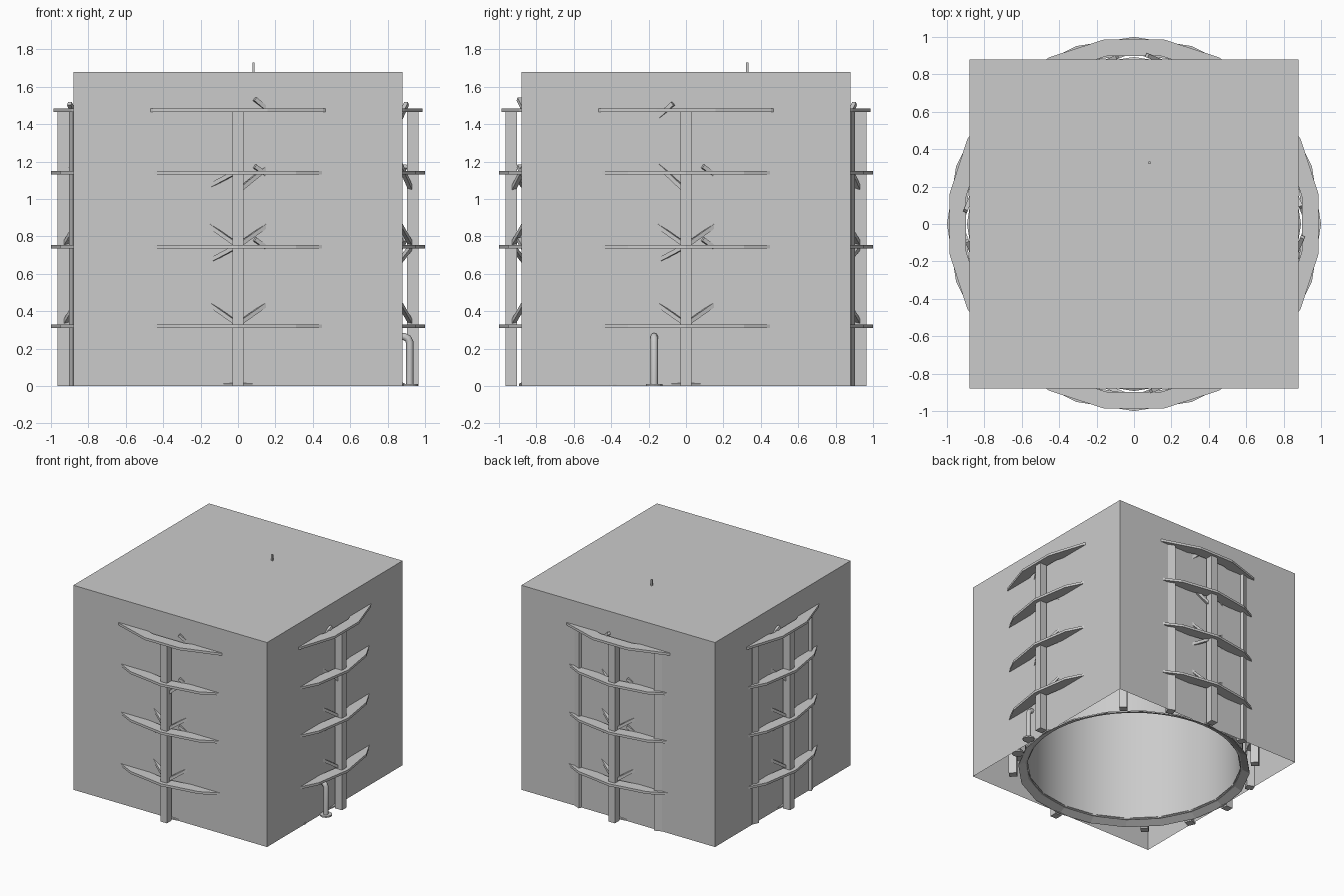
import bpy, bmesh, math
from mathutils import Vector, Matrix

old = bpy.data.objects.get("Cube")
if old:
    bpy.data.objects.remove(old, do_unlink=True)

GREY = (0.6, 0.6, 0.6, 1)
mat = bpy.data.materials.new("plain grey")
mat.use_nodes = True
mat.diffuse_color = GREY
mat.node_tree.nodes["Principled BSDF"].inputs["Base Color"].default_value = GREY


def add_object(name, data):
    data.materials.append(mat)
    ob = bpy.data.objects.new(name, data)
    bpy.context.collection.objects.link(ob)
    return ob


def finish(name, bm):
    mesh = bpy.data.meshes.new(name)
    bm.to_mesh(mesh)
    bm.free()
    return add_object(name, mesh)


def block(name, size, matrix, open_bottom=False):
    bm = bmesh.new()
    bmesh.ops.create_cube(bm, size=1)
    if open_bottom:
        low = [f for f in bm.faces if f.normal.z < -0.9]
        bmesh.ops.delete(bm, geom=low, context='FACES_ONLY')
    bmesh.ops.scale(bm, vec=size, verts=bm.verts)
    bmesh.ops.transform(bm, matrix=matrix, verts=bm.verts)
    return finish(name, bm)


def lathe(name, profile, sides, turn=0.0, closed=True, smooth=False, at=(0, 0)):
    """Revolve (radius, height) points around z."""
    bm = bmesh.new()
    loops = []
    for i in range(sides):
        a = turn + math.tau * i / sides
        loops.append([bm.verts.new((at[0] + r * math.cos(a), at[1] + r * math.sin(a), z))
                      for r, z in profile])
    n = len(profile)
    for i in range(sides):
        here, there = loops[i], loops[(i + 1) % sides]
        for j in range(n if closed else n - 1):
            k = (j + 1) % n
            bm.faces.new((here[j], there[j], there[k], here[k]))
    bmesh.ops.remove_doubles(bm, verts=bm.verts, dist=0.0005)
    bmesh.ops.recalc_face_normals(bm, faces=bm.faces)
    ob = finish(name, bm)
    if smooth:
        for p in ob.data.polygons:
            p.use_smooth = True
        ob.data.set_sharp_from_angle(angle=math.radians(30))
    return ob


def bar(name, p, q, width, depth):
    p, q = Vector(p), Vector(q)
    rot = (q - p).to_track_quat('Z', 'Y').to_matrix().to_4x4()
    return block(name, (width, depth, (q - p).length),
                 Matrix.Translation((p + q) / 2) @ rot)


# Outer casing, open underneath
block("casing", (1.76, 1.76, 1.68), Matrix.Translation((0, 0, 0.84)), open_bottom=True)

# Round tank with a closed top and a faceted, sloping foot
lathe("tank", [(0, 1.62), (0.84, 1.62), (0.84, 0.03), (0.82, 0.03),
               (0.82, 1.6), (0, 1.6)], 64, closed=False, smooth=True)
lathe("tank_foot", [(0.893, 0.012), (0.893, 0), (0.82, 0.04), (0.84, 0.04)], 20)

# Walkway rings, the top one turned by half a side
LEVELS = [0.32, 0.745, 1.14, 1.475]
for i, z in enumerate(LEVELS):
    turn = math.pi / 20 if i == 3 else 0
    lathe(f"walkway_ring_{i + 1}",
          [(1.0, z + 0.01), (1.0, z - 0.01), (0.91, z - 0.01), (0.91, z + 0.01)], 20, turn)

# Columns all around, with closer ones along the back and left
angles = [45 * i for i in range(8)] + [67.5, 112.5, 157.5, 202.5]
for a in angles:
    m = (Matrix.Rotation(math.radians(a), 4, 'Z')
         @ Matrix.Translation((0.935, 0, LEVELS[-1] / 2)))
    block("column", (0.062, 0.06, LEVELS[-1]), m)

# Diagonal braces near the middle of each side: (offset, height) pairs
COMMON = [((0, 0.33), (0.17, 0.45)), ((0, 0.33), (-0.17, 0.45)),
          ((0, 0.75), (0.17, 0.87)), ((0, 0.75), (-0.17, 0.87)),
          ((-0.02, 0.74), (-0.17, 0.66)),
          ((0.09, 0.785), (0.15, 0.74)), ((0.09, 1.175), (0.15, 1.13))]
FRONT = [((0.01, 1.05), (0.17, 1.18)), ((-0.02, 1.14), (-0.17, 1.06)),
         ((0.09, 1.535), (0.16, 1.475))]
OTHERS = [((-0.01, 1.05), (-0.17, 1.2)), ((-0.07, 1.51), (-0.18, 1.41))]
for a in (-90, 0, 90, 180):
    c, s = math.cos(math.radians(a)), math.sin(math.radians(a))

    def on_side(point):
        t, z = point
        r = 0.93 - 0.41 * abs(t)
        return (r * c - t * s, r * s + t * c, z)

    for p, q in COMMON + (FRONT if a == -90 else OTHERS):
        bar("brace", on_side(p), on_side(q), 0.022, 0.022)

# Bent pipes with round flanges on the right-hand side
for x, y in ((0.918, -0.17), (0.84, -0.39)):
    lathe("pipe_flange", [(0, 0.012), (0.045, 0.012), (0.045, 0), (0, 0)], 16,
          closed=False, at=(x, y))
    curve = bpy.data.curves.new("pipe", 'CURVE')
    curve.dimensions = '3D'
    curve.bevel_depth = 0.02
    curve.bevel_resolution = 2
    curve.use_fill_caps = True
    path = [(0, 0), (0, 0.235), (-0.01, 0.255), (-0.03, 0.265), (-0.09, 0.265)]
    line = curve.splines.new('POLY')
    line.points.add(len(path) - 1)
    for pt, (dx, z) in zip(line.points, path):
        pt.co = (x + dx, y, z, 1)
    line.use_smooth = True
    add_object("pipe", curve)

# Small rod on the roof
block("roof_rod", (0.012, 0.012, 0.06), Matrix.Translation((0.083, 0.327, 1.70)))
